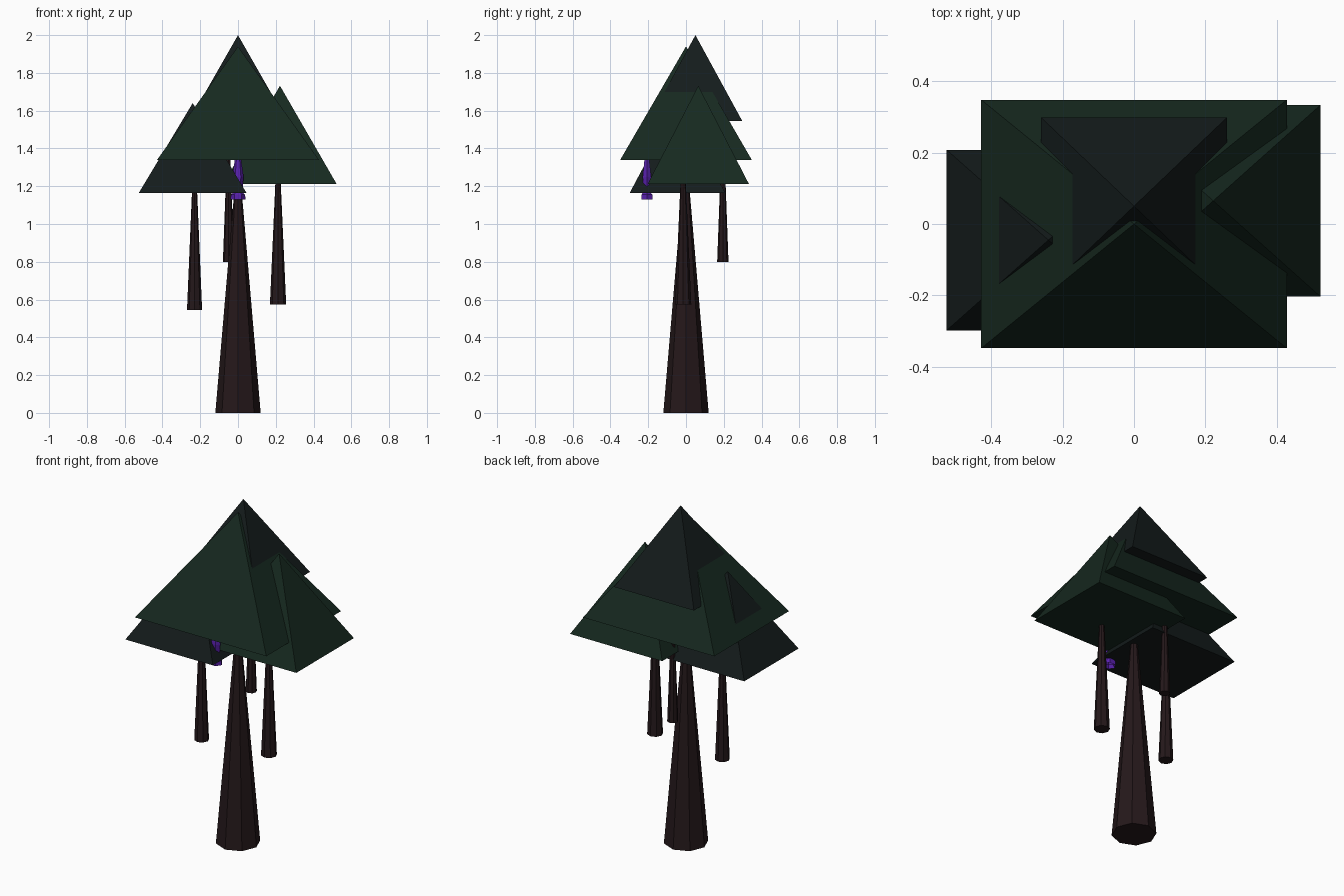
import bpy, bmesh, math
from mathutils import Matrix

if "Cube" in bpy.data.objects:
    bpy.data.objects.remove(bpy.data.objects["Cube"])


def material(name, rgb):
    m = bpy.data.materials.new(name)
    m.diffuse_color = (*rgb, 1)
    m.use_nodes = True
    m.node_tree.nodes["Principled BSDF"].inputs["Base Color"].default_value = m.diffuse_color
    return m


BARK = material("bark", (0.018, 0.009, 0.0105))
GREEN = material("pine_green", (0.008, 0.022, 0.014))
DARK = material("shadow_green", (0.007, 0.0115, 0.0115))
PURPLE = material("purple", (0.10, 0.015, 0.42))


def finish(name, bm, mat):
    mesh = bpy.data.meshes.new(name)
    bm.to_mesh(mesh)
    bm.free()
    mesh.materials.append(mat)
    bpy.context.collection.objects.link(bpy.data.objects.new(name, mesh))


def trunk(name, x, y, z0, z1, r0, r1):
    # eight-sided tapered stem
    bm = bmesh.new()
    bmesh.ops.create_cone(bm, cap_ends=True, segments=8, radius1=r0, radius2=r1, depth=z1 - z0,
                          matrix=Matrix.Translation((x, y, (z0 + z1) / 2)))
    finish(name, bm, BARK)


def canopy(name, x, y, z0, z1, hx, hy, mat):
    # four-sided pyramid with a rectangular base
    bm = bmesh.new()
    base = [bm.verts.new((x + sx * hx, y + sy * hy, z0))
            for sx, sy in ((-1, -1), (1, -1), (1, 1), (-1, 1))]
    tip = bm.verts.new((x, y, z1))
    bm.faces.new(base[::-1])
    for i in range(4):
        bm.faces.new((base[i], base[(i + 1) % 4], tip))
    finish(name, bm, mat)


# Trunks
trunk("main_trunk", 0, 0, 0, 1.31, 0.12, 0.008)
trunk("left_trunk", -0.23, -0.01, 0.545, 1.33, 0.04, 0.007)
trunk("right_trunk", 0.212, -0.015, 0.575, 1.38, 0.043, 0.007)
trunk("back_trunk", -0.05, 0.195, 0.80, 1.42, 0.03, 0.007)

# Canopies
canopy("main_canopy", 0, 0, 1.34, 1.94, 0.428, 0.348, GREEN)
canopy("back_canopy", 0, 0.05, 1.545, 2.0, 0.26, 0.248, DARK)
canopy("right_canopy", 0.222, 0.065, 1.212, 1.732, 0.30, 0.268, GREEN)
canopy("left_canopy", -0.24, -0.045, 1.165, 1.64, 0.285, 0.253, DARK)

# Hanging flower: lathed six-sided bell with an open mouth
profile = [(0.022, 1.15), (0.034, 1.13), (0.033, 1.155), (0.02, 1.17), (0.022, 1.2),
           (0.026, 1.25), (0.015, 1.34), (0.006, 1.37)]
bm = bmesh.new()
rings = [[bm.verts.new((1.15 * r * math.cos(i * math.pi / 3), -0.207 + r * math.sin(i * math.pi / 3), z))
          for i in range(6)] for r, z in profile]
for a, b in zip(rings, rings[1:]):
    for i in range(6):
        j = (i + 1) % 6
        bm.faces.new((a[i], a[j], b[j], b[i]))
bm.faces.new(rings[-1])
finish("hanging_flower", bm, PURPLE)
